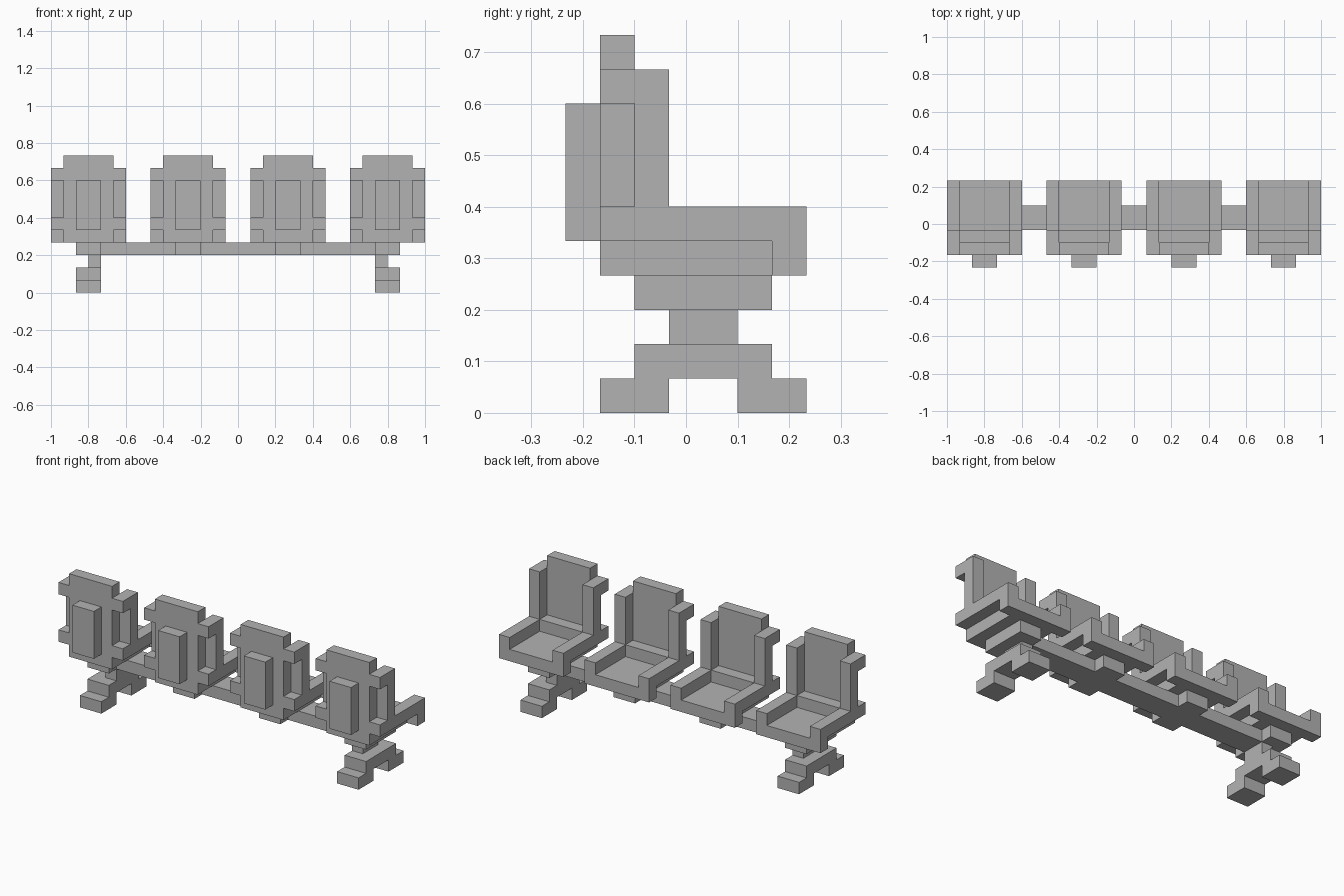
import bpy
import bmesh

cube = bpy.data.objects.get("Cube")
if cube:
    bpy.data.objects.remove(cube, do_unlink=True)

U = 1 / 15  # size of one block

grey = bpy.data.materials.new("plain_grey")
grey.use_nodes = True
colour = (0.45, 0.45, 0.45, 1)
grey.diffuse_color = colour
grey.node_tree.nodes["Principled BSDF"].inputs["Base Color"].default_value = colour


def box(name, x, y, z, shift=0):
    """Box from (low, high) ranges counted in blocks."""
    ranges = ((x[0] + shift, x[1] + shift), y, z)
    bm = bmesh.new()
    bmesh.ops.create_cube(bm, size=1)
    for v in bm.verts:
        v.co = [r[0 if c < 0 else 1] * U for c, r in zip(v.co, ranges)]
    mesh = bpy.data.meshes.new(name)
    bm.to_mesh(mesh)
    bm.free()
    mesh.materials.append(grey)
    obj = bpy.data.objects.new(name, mesh)
    bpy.context.collection.objects.link(obj)


def pair(name, x, y, z, shift=0):
    """The same box on both sides of the line x = shift."""
    box(name + "_left", x, y, z, shift)
    box(name + "_right", (-x[1], -x[0]), y, z, shift)


# Beam and the two stands
box("beam", (-13, 13), (-0.5, 1.5), (3, 4))
pair("leg_post", (11, 12), (-0.5, 1.5), (2, 3))
pair("foot_bridge", (11, 13), (-1.5, 2.5), (1, 2))
pair("rear_foot", (11, 13), (-2.5, -0.5), (0, 1))
pair("front_foot", (11, 13), (1.5, 3.5), (0, 1))

# Four seats, open towards +y
for i in range(4):
    cx = 8 * i - 12
    # Bracket wings either side of the beam
    box("bracket_rear", (-1, 1), (-1.5, -0.5), (3, 4), cx)
    box("bracket_front", (-1, 1), (1.5, 2.5), (3, 4), cx)
    # Seat pan, its front rim and the step at the back
    box("seat_pan", (-2, 2), (-1.5, 2.5), (4, 5), cx)
    box("seat_rim", (-3, 3), (2.5, 3.5), (4, 5), cx)
    box("seat_step", (-2, 2), (-1.5, -0.5), (5, 6), cx)
    # Backrest and the plate behind it
    box("backrest", (-2, 2), (-2.5, -1.5), (4, 11), cx)
    box("back_plate", (-1, 1), (-3.5, -2.5), (5, 9), cx)
    # Arms, side posts and head wings
    pair("arm", (2, 3), (-2.5, 3.5), (5, 6), cx)
    pair("side_post", (2, 3), (-1.5, -0.5), (6, 9), cx)
    pair("head_wing", (2, 3), (-2.5, -0.5), (9, 10), cx)
